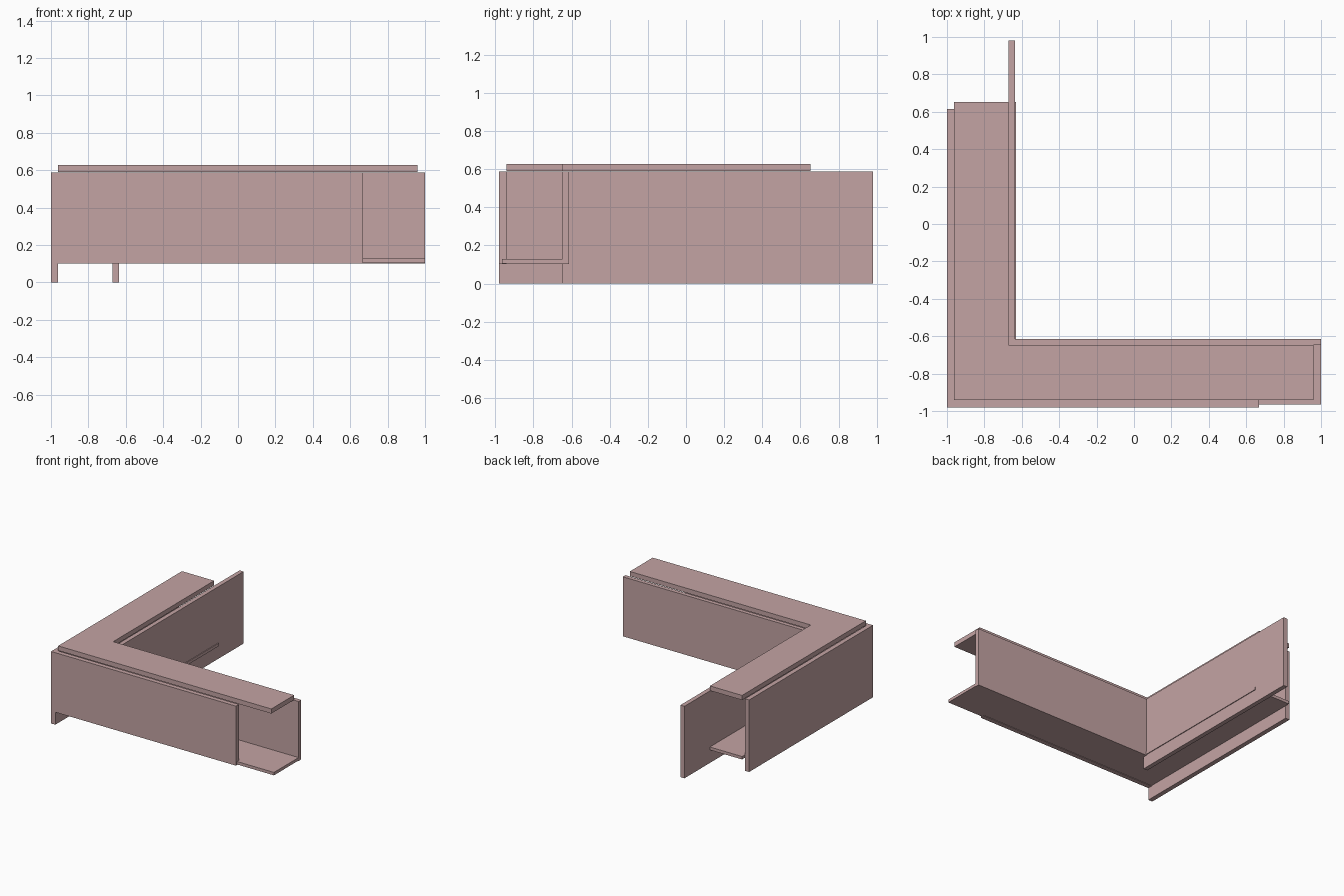
import bpy, bmesh

if "Cube" in bpy.data.objects:
    bpy.data.objects.remove(bpy.data.objects["Cube"])

mat = bpy.data.materials.new("dusty_pink")
mat.diffuse_color = (0.55, 0.37, 0.37, 1)
mat.use_nodes = True
mat.node_tree.nodes["Principled BSDF"].inputs["Base Color"].default_value = mat.diffuse_color


def prism(name, outline, z0, z1):
    """Extrude a flat counter-clockwise outline from z0 to z1."""
    bm = bmesh.new()
    face = bm.faces.new([bm.verts.new((x, y, z0)) for x, y in outline])
    top = bmesh.ops.extrude_face_region(bm, geom=[face])["geom"]
    bmesh.ops.translate(bm, vec=(0, 0, z1 - z0),
                        verts=[v for v in top if isinstance(v, bmesh.types.BMVert)])
    bmesh.ops.recalc_face_normals(bm, faces=bm.faces)
    mesh = bpy.data.meshes.new(name)
    bm.to_mesh(mesh)
    bm.free()
    mesh.materials.append(mat)
    ob = bpy.data.objects.new(name, mesh)
    bpy.context.collection.objects.link(ob)
    return ob


def wall(name, x0, x1, y0, y1, z0, z1=0.587):
    return prism(name, [(x0, y0), (x1, y0), (x1, y1), (x0, y1)], z0, z1)


def ell(name, x0, x1, y0, y1, xi, yi, z0, z1):
    """L-shaped slab with its inner corner at (xi, yi)."""
    return prism(name, [(x0, y0), (x1, y0), (x1, yi), (xi, yi), (xi, y1), (x0, y1)], z0, z1)


# Walls of the leg running front to back (reach the ground)
wall("left_outer_wall", -1.0, -0.962, -0.98, 0.615, 0)
wall("left_inner_wall", -0.672, -0.636, -0.648, 0.98, 0)

# Walls of the leg running left to right (raised)
wall("front_outer_wall", -0.962, 0.668, -0.98, -0.942, 0.102)
wall("front_inner_wall", -0.636, 1.0, -0.648, -0.614, 0.102)

# Thin floor between the walls and the cap slab on top
ell("floor", -0.962, 1.0, -0.965, 0.652, -0.63, -0.646, 0.106, 0.13)
ell("top_cap", -0.962, 0.96, -0.942, 0.652, -0.672, -0.648, 0.59, 0.628)
